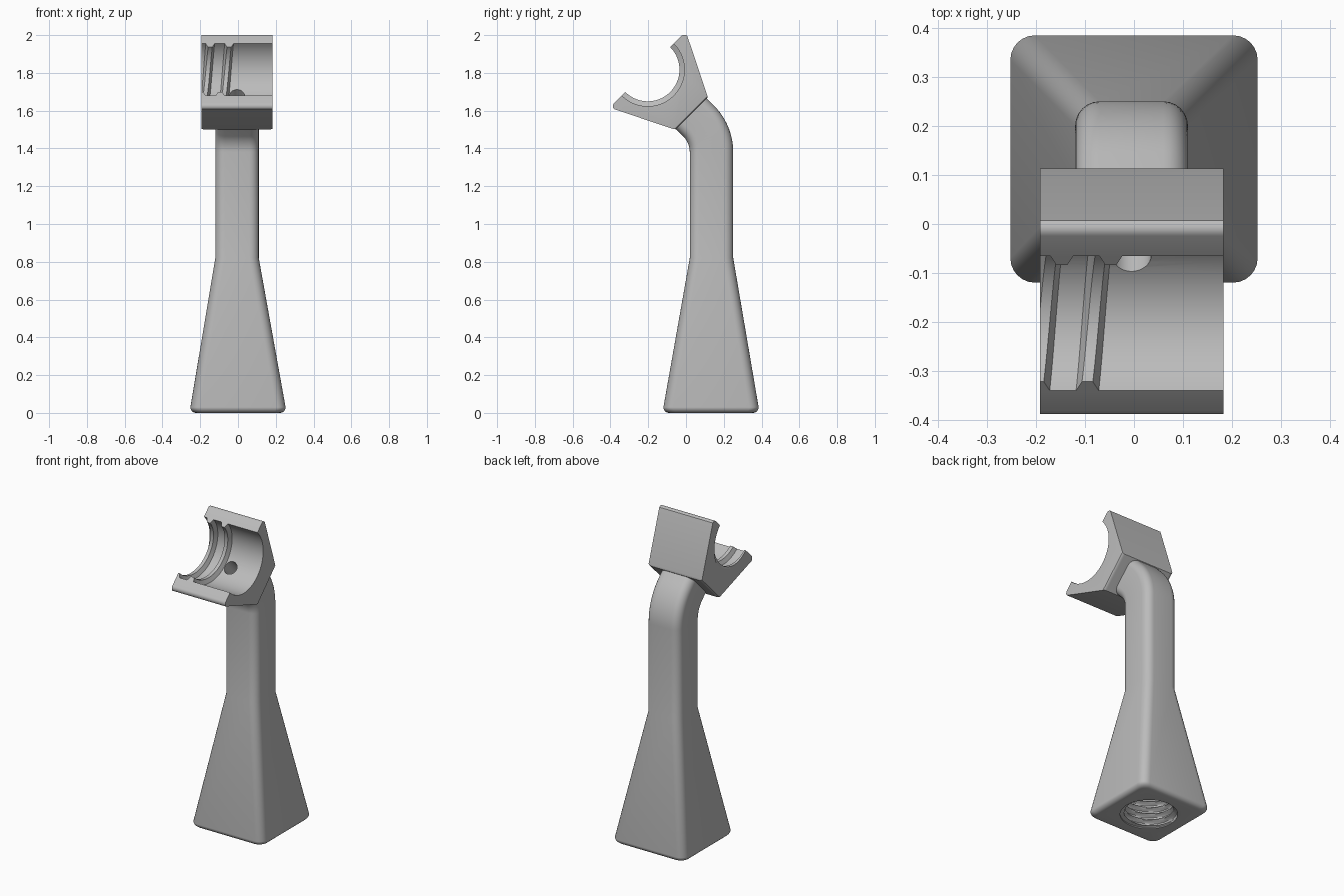
import bpy, bmesh, math
from math import sin, cos, pi, tau, radians
from mathutils import Vector

cube = bpy.data.objects.get("Cube")
if cube:
    bpy.data.objects.remove(cube, do_unlink=True)

GREY = (0.5, 0.5, 0.5, 1)
grey = bpy.data.materials.new("plain grey")
grey.use_nodes = True
grey.diffuse_color = GREY
grey.node_tree.nodes["Principled BSDF"].inputs["Base Color"].default_value = GREY


def make_object(name, bm):
    bmesh.ops.recalc_face_normals(bm, faces=bm.faces[:])
    mesh = bpy.data.meshes.new(name)
    bm.to_mesh(mesh)
    bm.free()
    obj = bpy.data.objects.new(name, mesh)
    bpy.context.collection.objects.link(obj)
    mesh.materials.append(grey)
    return obj


def activate(obj):
    bpy.ops.object.select_all(action="DESELECT")
    obj.select_set(True)
    bpy.context.view_layer.objects.active = obj


def cut(obj, cutter):
    activate(obj)
    mod = obj.modifiers.new("cut", "BOOLEAN")
    mod.operation, mod.solver, mod.object = "DIFFERENCE", "EXACT", cutter
    bpy.ops.object.modifier_apply(modifier=mod.name)


def smooth(obj, angle=30):
    activate(obj)
    bpy.ops.object.shade_smooth_by_angle(angle=radians(angle))


def loft(name, rings):
    """Skin a list of equal closed rings and cap both ends."""
    bm = bmesh.new()
    loops = [[bm.verts.new(p) for p in ring] for ring in rings]
    n = len(loops[0])
    for a, b in zip(loops, loops[1:]):
        for i in range(n):
            j = (i + 1) % n
            bm.faces.new((a[i], a[j], b[j], b[i]))
    bm.faces.new(loops[0])
    bm.faces.new(loops[-1])
    return make_object(name, bm)


def rounded_square(half, radius, steps=6):
    pts = []
    for k, (sx, sy) in enumerate(((1, 1), (-1, 1), (-1, -1), (1, -1))):
        for i in range(steps + 1):
            a = pi / 2 * (k + i / steps)
            pts.append((sx * (half - radius) + radius * cos(a),
                        sy * (half - radius) + radius * sin(a)))
    return pts


# Flared foot, square column and forward bend as one loft
def flat_ring(x, y, z, half, radius):
    return [(x + a, y + b, z) for a, b in rounded_square(half, radius)]


BASE_Y, NECK_X, NECK_Y, NECK = 0.1325, -0.005, 0.135, 0.115
rings = []
for i in range(6):
    a = pi / 2 * i / 5
    rings.append(flat_ring(0, BASE_Y, 0.03 * (1 - cos(a)), 0.222 + 0.03 * sin(a), 0.05))
rings.append(flat_ring(NECK_X, NECK_Y, 0.82, NECK, 0.05))

BEND_R, BEND_Z = 0.235, 1.38
BEND_Y = NECK_Y - BEND_R


def tilted_ring(angle, extra=0):
    out = Vector((0, cos(angle), sin(angle)))
    along = Vector((0, -sin(angle), cos(angle)))
    mid = Vector((NECK_X, BEND_Y, BEND_Z)) + out * BEND_R + along * extra
    return [mid + Vector((a, 0, 0)) + out * b for a, b in rounded_square(NECK, 0.05)]


rings += [tilted_ring(pi / 4 * i / 12) for i in range(13)]
rings.append(tilted_ring(pi / 4, 0.08))
stem = loft("stem", rings)

# Clamp head: half-round cradle facing forward and up at 45 degrees
CY, CZ, BORE = -0.2025, 1.8175, 0.194
X0, X1 = -0.192, 0.182
S = math.sqrt(0.5)


def head_point(x, u, v):
    return Vector((x, CY + S * (u + v), CZ + S * (u - v)))


profile = [(BORE * cos(a), BORE * sin(a)) for a in (pi * i / 40 for i in range(41))]
# rounded lip, sloping side, flat back, mirrored
lip = [(0.252 + 0.022 * sin(a), 0.022 * (1 - cos(a))) for a in (pi / 2 * i / 5 for i in range(6))]
side = lip + [(0.126, 0.32), (0.118, 0.329)]
profile += [(-u, v) for u, v in side] + side[::-1]

bm = bmesh.new()
face = bm.faces.new([bm.verts.new(head_point(X0, u, v)) for u, v in profile])
ext = bmesh.ops.extrude_face_region(bm, geom=[face])
bmesh.ops.translate(bm, vec=(X1 - X0, 0, 0),
                    verts=[g for g in ext["geom"] if isinstance(g, bmesh.types.BMVert)])


def depth(v):
    return S * ((v.co.y - CY) - (v.co.z - CZ))


back = [e for e in bm.edges if all(depth(v) > 0.325 for v in e.verts)
        and abs(e.verts[0].co.x - e.verts[1].co.x) < 0.001]
bmesh.ops.bevel(bm, geom=back, offset=0.02, segments=4, affect="EDGES", profile=0.5)
head = make_object("clamp_head", bm)

# Small bolt hole in the bottom of the cradle
hole = loft("hole_cutter", [
    [head_point(NECK_X + 0.04 * cos(a), 0.04 * sin(a), v)
     for a in (tau * i / 32 for i in range(32))] for v in (0.12, 0.45)])

# Threaded socket under the foot
PITCH, ROWS, SEG, DEPTH = 0.04, 64, 40, 0.32


def socket_ring(z):
    ring = []
    for i in range(SEG):
        wave = abs(2 * ((z / PITCH - i / SEG) % 1) - 1)
        r = 0.165 if z < 0.01 else 0.138 + 0.027 * min(1, 1.4 * wave)
        ring.append((r * cos(tau * i / SEG), BASE_Y + r * sin(tau * i / SEG), z))
    return ring


socket = loft("socket_cutter", [socket_ring(-0.02 + (DEPTH + 0.02) * k / ROWS)
                                for k in range(ROWS + 1)])

cut(head, hole)
cut(stem, hole)
cut(stem, socket)
for helper in (hole, socket):
    bpy.data.objects.remove(helper, do_unlink=True)

# Helical ridges inside the cradle, trimmed at the head's side
RIDGE = ((-0.026, BORE + 0.006), (-0.011, 0.168), (0.011, 0.168), (0.026, BORE + 0.006))
for label, start in (("outer", -0.195), ("inner", -0.095)):
    ridge = loft(label + "_thread_ridge", [
        [head_point(start + 0.048 * t + dx, -r * cos(pi * t), r * sin(pi * t)) for dx, r in RIDGE]
        for t in (i / 40 for i in range(41))])
    bm = bmesh.new()
    bm.from_mesh(ridge.data)
    bmesh.ops.bisect_plane(bm, geom=bm.verts[:] + bm.edges[:] + bm.faces[:],
                           plane_co=(X0, 0, 0), plane_no=(-1, 0, 0), clear_outer=True)
    bmesh.ops.holes_fill(bm, edges=[e for e in bm.edges if e.is_boundary])
    bm.to_mesh(ridge.data)
    bm.free()
    smooth(ridge)

smooth(stem)
smooth(head)
